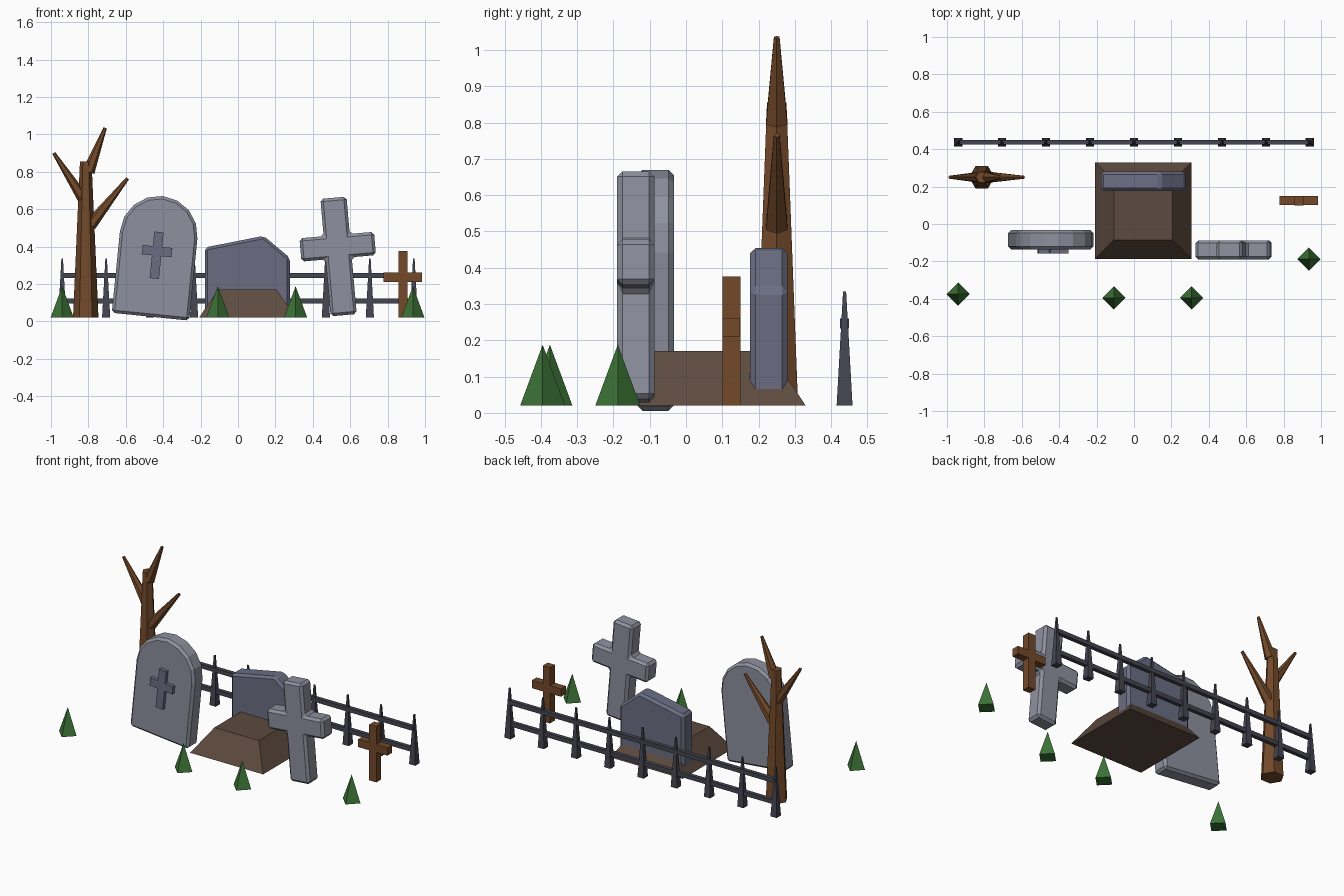
import bpy, bmesh, math
from mathutils import Matrix, Vector

if "Cube" in bpy.data.objects:
    bpy.data.objects.remove(bpy.data.objects["Cube"], do_unlink=True)


def material(name, rgb):
    m = bpy.data.materials.new(name)
    m.use_nodes = True
    m.diffuse_color = (*rgb, 1)
    m.node_tree.nodes["Principled BSDF"].inputs["Base Color"].default_value = (*rgb, 1)
    return m


pale_stone = material("pale_stone", (0.27, 0.285, 0.345))
dark_stone = material("dark_stone", (0.145, 0.155, 0.225))
wood = material("brown_wood", (0.17, 0.067, 0.023))
soil = material("soil", (0.11, 0.07, 0.05))
iron = material("dark_iron", (0.06, 0.06, 0.083))
grass = material("green_grass", (0.045, 0.17, 0.036))

GROUND = 0.02


def finish(name, bm, mat):
    bmesh.ops.recalc_face_normals(bm, faces=bm.faces)
    mesh = bpy.data.meshes.new(name)
    bm.to_mesh(mesh)
    bm.free()
    mesh.materials.append(mat)
    ob = bpy.data.objects.new(name, mesh)
    bpy.context.collection.objects.link(ob)
    return ob


def taper(name, sides, r1, r2, start, end, mat, spin=0):
    """Flat-sided tapered prism from start to end."""
    a, b = Vector(start), Vector(end)
    d = b - a
    bm = bmesh.new()
    bmesh.ops.create_cone(bm, cap_ends=True, segments=sides, radius1=r1, radius2=r2, depth=d.length)
    if d.x or d.y:
        turn = d.to_track_quat("Z", "Y").to_matrix().to_4x4()
    else:
        turn = Matrix.Identity(4)
    bm.transform(Matrix.Translation((a + b) / 2) @ turn @ Matrix.Rotation(math.radians(spin), 4, "Z"))
    return finish(name, bm, mat)


def box(name, centre, size, mat):
    bm = bmesh.new()
    bmesh.ops.create_cube(bm, size=1)
    bm.transform(Matrix.Translation(centre) @ Matrix.Diagonal((*size, 1)))
    return finish(name, bm, mat)


def slab(name, outline, y_front, y_back, base, lean, mat, bevel=0):
    """Extrude an x-z outline through y, leaning about its base point."""
    bm = bmesh.new()
    face = bm.faces.new([bm.verts.new((x, y_front, z)) for x, z in outline])
    out = bmesh.ops.extrude_face_region(bm, geom=[face])
    moved = [v for v in out["geom"] if isinstance(v, bmesh.types.BMVert)]
    bmesh.ops.translate(bm, verts=moved, vec=(0, y_back - y_front, 0))
    bm.transform(Matrix.Translation((base[0], 0, base[1])) @ Matrix.Rotation(lean, 4, "Y"))
    ob = finish(name, bm, mat)
    if bevel:
        mod = ob.modifiers.new("chamfer", "BEVEL")
        mod.width = bevel
        mod.segments = 1
    return ob


def cross_outline(bar, arm, low, high, arm_low, arm_high):
    right = [(bar, low), (bar, arm_low), (arm, arm_low), (arm, arm_high), (bar, arm_high), (bar, high)]
    return right + [(-x, z) for x, z in reversed(right)]


# Arched headstone with a raised cross
half, spring = 0.208, 0.44
arch = [(-half, 0), (half, 0)]
for i in range(9):
    t = math.pi * i / 8
    arch.append((half * math.cos(t), spring + half * math.sin(t)))
base, lean = (-0.468, 0.025), 0.1
slab("arched_headstone", arch, -0.135, -0.033, base, lean, pale_stone, 0.015)
slab("headstone_cross", cross_outline(0.025, 0.08, 0.205, 0.455, 0.327, 0.377),
     -0.157, -0.125, base, lean, dark_stone)

# Stone cross
slab("stone_cross", cross_outline(0.07, 0.2, 0, 0.63, 0.305, 0.43),
     -0.19, -0.087, (0.565, 0.033), -0.087, pale_stone, 0.015)

# Broken headstone behind the grave mound
slab("broken_headstone", [(-0.177, 0.001), (0.277, 0.001), (0.277, 0.32), (0.137, 0.437), (-0.177, 0.375)],
     0.177, 0.28, (0, GROUND), 0, dark_stone, 0.015)
taper("grave_mound", 4, 0.365, 0.222, (0.05, 0.072, GROUND), (0.05, 0.072, 0.17), soil, 45)

# Wooden cross
box("wooden_cross_post", (0.882, 0.125, 0.198), (0.05, 0.05, 0.356), wood)
box("wooden_cross_arm", (0.882, 0.125, 0.236), (0.206, 0.048, 0.05), wood)

# Bare tree
TREE_Y = 0.25
taper("tree_trunk", 6, 0.068, 0.031, (-0.814, TREE_Y, GROUND), (-0.814, TREE_Y, 0.855), wood, 30)
for name, start, tip in [
    ("top_branch", (-0.80, 0.80), (-0.71, 1.035)),
    ("left_branch", (-0.59, 0.765), (-0.79, 0.515)),
    ("right_branch", (-0.985, 0.90), (-0.81, 0.63)),
]:
    a, b = sorted((start, tip), key=lambda p: p[1])
    taper(name, 6, 0.034, 0.009, (a[0], TREE_Y, a[1]), (b[0], TREE_Y, b[1]), wood)

# Fence
FENCE_Y = 0.437
for i in range(9):
    x = -0.94 + 0.235 * i
    taper(f"fence_post_{i + 1}", 4, 0.031, 0.006, (x, FENCE_Y, GROUND), (x, FENCE_Y, 0.335), iron, 45)
for name, z in (("lower_rail", 0.11), ("upper_rail", 0.246)):
    box(name, (0, FENCE_Y, z), (1.88, 0.025, 0.027), iron)

# Grass tufts
for i, (x, y) in enumerate([(-0.94, -0.375), (-0.108, -0.395), (0.308, -0.395), (0.935, -0.188)]):
    taper(f"grass_tuft_{i + 1}", 4, 0.062, 0, (x, y, GROUND), (x, y, 0.188), grass)
